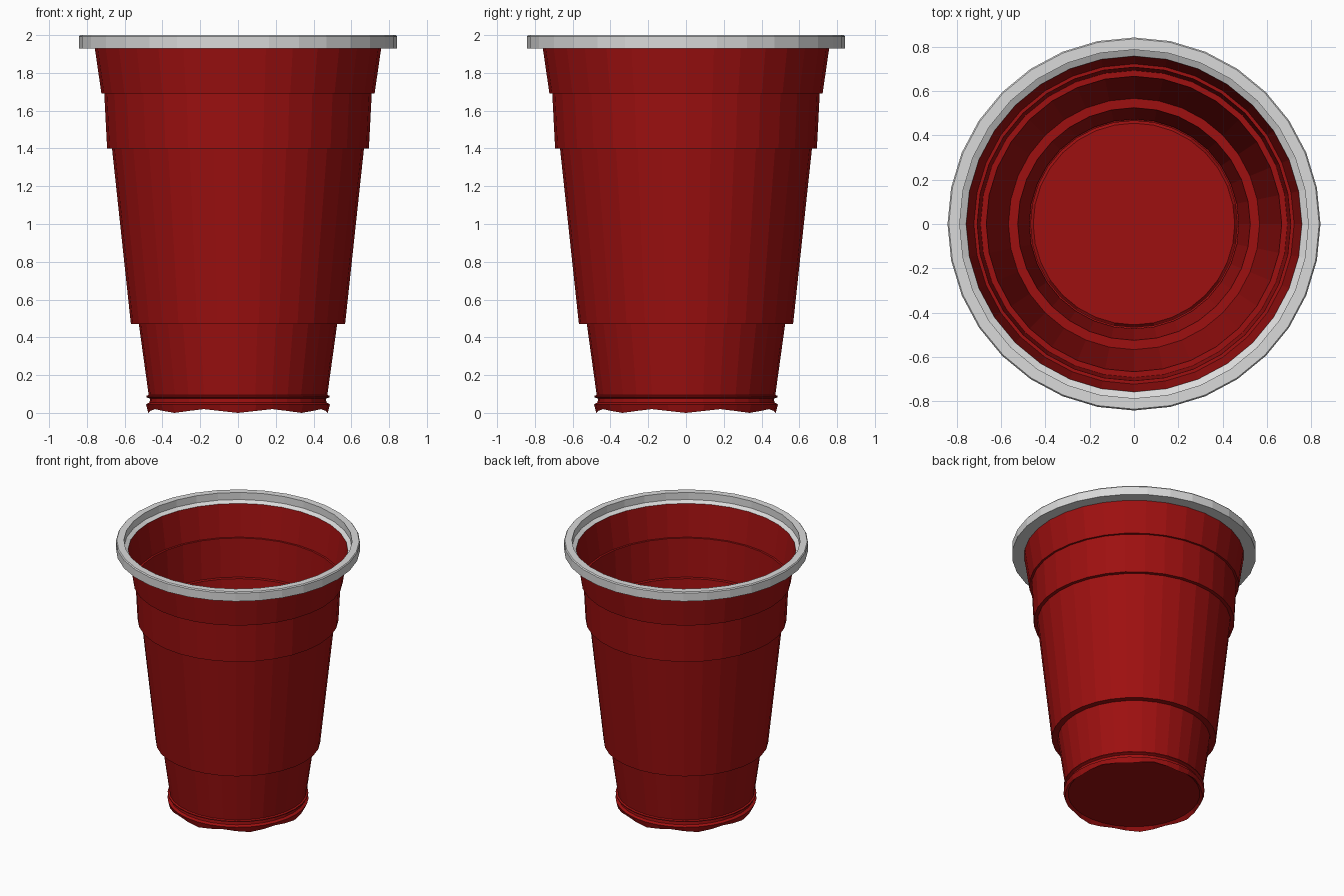
import bpy, bmesh, math

if "Cube" in bpy.data.objects:
    bpy.data.objects.remove(bpy.data.objects["Cube"])

SIDES = 32


def material(name, rgb):
    m = bpy.data.materials.new(name)
    m.diffuse_color = (*rgb, 1.0)
    m.use_nodes = True
    m.node_tree.nodes["Principled BSDF"].inputs["Base Color"].default_value = m.diffuse_color
    return m


RED = material("cup red", (0.34, 0.005, 0.005))
GREY = material("rim light grey", (0.70, 0.70, 0.70))


def lathe(name, profile, mat, closed=False, cap_start=False, wave=None):
    """Spin a (radius, height) profile round z; wave(angle, row) adds to height."""
    bm = bmesh.new()
    rings = []
    for row, (r, z) in enumerate(profile):
        ring = []
        for i in range(SIDES):
            a = 2 * math.pi * i / SIDES
            dz = wave(a, row) if wave else 0
            ring.append(bm.verts.new((r * math.cos(a), r * math.sin(a), z + dz)))
        rings.append(ring)
    pairs = list(zip(rings, rings[1:]))
    if closed:
        pairs.append((rings[-1], rings[0]))
    for lo, hi in pairs:
        for i in range(SIDES):
            j = (i + 1) % SIDES
            bm.faces.new((lo[i], lo[j], hi[j], hi[i]))
    if cap_start:
        bm.faces.new(list(reversed(rings[0])))
    bmesh.ops.recalc_face_normals(bm, faces=bm.faces[:])
    me = bpy.data.meshes.new(name)
    bm.to_mesh(me)
    bm.free()
    me.materials.append(mat)
    ob = bpy.data.objects.new(name, me)
    bpy.context.collection.objects.link(ob)
    return ob


# Cup body: floor, wavy foot, foot bead, then three stepped tapering walls
body = [
    (0.455, 0.030), (0.475, 0.000), (0.487, 0.045), (0.468, 0.055),
    (0.466, 0.075), (0.485, 0.083), (0.485, 0.090), (0.473, 0.095),
    (0.525, 0.470), (0.567, 0.470),
    (0.667, 1.400), (0.693, 1.400),
    (0.708, 1.690), (0.723, 1.690),
    (0.758, 1.930), (0.787, 1.945),
]


def foot_wave(angle, row):
    # scalloped lower edge of the foot
    if row == 1:
        return 0.010 * (1 - math.cos(8 * angle))
    return 0


lathe("cup_body", body, RED, cap_start=True, wave=foot_wave)

# Rim band with a small bevel on its outer top edge
rim = [(0.758, 1.930), (0.842, 1.930), (0.842, 1.992), (0.836, 2.000),
       (0.787, 2.000), (0.787, 1.946)]
lathe("rim", rim, GREY, closed=True)
